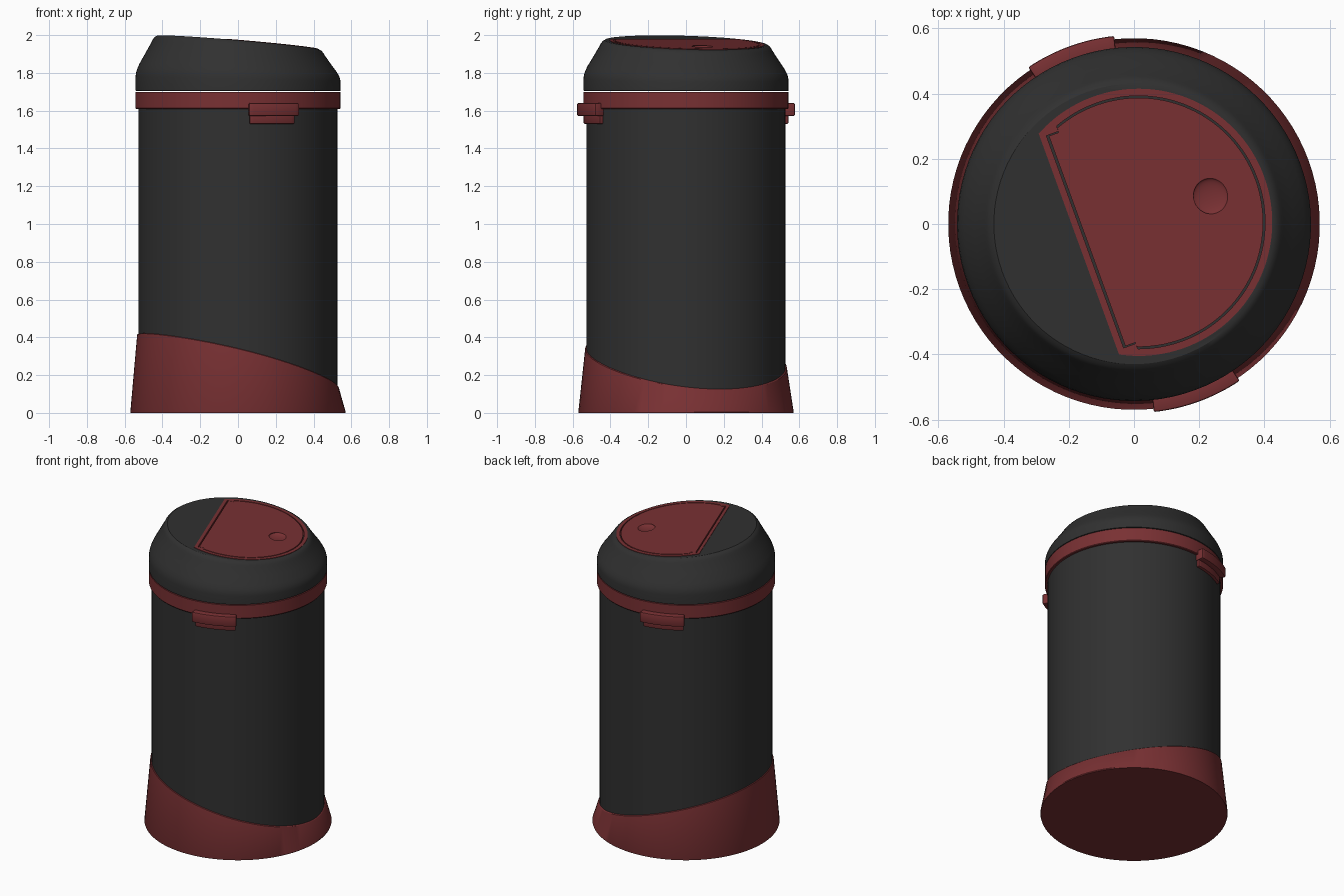
import bpy, bmesh, math
from mathutils import Matrix

if "Cube" in bpy.data.objects:
    bpy.data.objects.remove(bpy.data.objects["Cube"])

TURN = Matrix.Rotation(math.radians(20), 4, 'Z')   # whole bin faces 20 degrees off +x
SEG = 96
SLOPE = 0.09                                       # tilt of the lid top


def material(name, rgb):
    m = bpy.data.materials.new(name)
    m.diffuse_color = (*rgb, 1)
    m.use_nodes = True
    m.node_tree.nodes["Principled BSDF"].inputs["Base Color"].default_value = m.diffuse_color
    return m


RED = material("red_plastic", (0.19, 0.03, 0.033))
DARK = material("dark_plastic", (0.03, 0.03, 0.03))


def finish(name, bm, mat=None):
    bmesh.ops.recalc_face_normals(bm, faces=bm.faces)
    me = bpy.data.meshes.new(name)
    bm.to_mesh(me)
    bm.free()
    me.transform(TURN)
    ob = bpy.data.objects.new(name, me)
    bpy.context.collection.objects.link(ob)
    if mat:
        me.materials.append(mat)
    return ob


def select(ob):
    bpy.ops.object.select_all(action='DESELECT')
    ob.select_set(True)
    bpy.context.view_layer.objects.active = ob


def skin(rings, loop=False):
    """Join rings of points with quads; cap both ends unless looped."""
    bm = bmesh.new()
    vs = [[bm.verts.new(p) for p in ring] for ring in rings]
    n = len(vs[0])
    pairs = list(zip(vs, vs[1:])) + ([(vs[-1], vs[0])] if loop else [])
    for a, b in pairs:
        for i in range(n):
            j = (i + 1) % n
            bm.faces.new((a[i], a[j], b[j], b[i]))
    if not loop:
        bm.faces.new(vs[0])
        bm.faces.new(vs[-1])
    return bm


def lathe(profile, height=lambda x, z: z, loop=False):
    rings = []
    for r, z in profile:
        ring = []
        for i in range(SEG):
            a = 2 * math.pi * i / SEG
            x, y = r * math.cos(a), r * math.sin(a)
            ring.append((x, y, height(x, z)))
        rings.append(ring)
    return skin(rings, loop)


def cut(ob, cutter):
    cutter.hide_render = True
    mod = ob.modifiers.new("cut", 'BOOLEAN')
    mod.operation, mod.solver, mod.object = 'DIFFERENCE', 'EXACT', cutter
    select(ob)
    bpy.ops.object.modifier_apply(modifier=mod.name)
    bpy.data.objects.remove(cutter)


# body, base and collar ring
parts = [finish("body", lathe([(0.527, 0.02), (0.527, 1.66)]), DARK)]
base_top = lambda x, z: z if z < 0.1 else z - 0.28 * x - 0.07 * x * x
parts.append(finish("base", lathe(
    [(0.568, 0), (0.57, 0.006), (0.534, 0.29), (0.53, 0.293), (0.515, 0.293)], base_top), RED))
parts.append(finish("collar", lathe(
    [(0.515, 1.61), (0.54, 1.61), (0.543, 1.614), (0.543, 1.70), (0.515, 1.70)], loop=True), RED))

# domed lid, tilting progressively towards the top
TOP = 1.960
tilt = lambda x, z: z - SLOPE * x * (z - 1.703) / (TOP - 1.703)
lid = finish("lid", lathe(
    [(0.535, 1.703), (0.543, 1.706), (0.543, 1.765), (0.54, 1.785), (0.534, 1.803), (0.522, 1.827),
     (0.49, 1.877), (0.459, 1.927), (0.452, 1.94), (0.443, 1.952), (0.43, TOP)], tilt), DARK)


def d_outline(r, edge, notch=False):
    """D shape: arc with a straight hinge edge, optional notched corners."""
    cx, nx = 0.015, -0.12
    half = lambda x: math.sqrt(r * r - (x - cx) ** 2)
    a = math.acos((nx - cx) / r)
    arc = [(cx + r * math.cos(t), r * math.sin(t)) for t in
           (-a + 2 * a * i / 72 for i in range(73))]
    yc = half(edge)
    side = (nx - 0.001, yc) if notch else ((nx + edge) / 2, half((nx + edge) / 2))
    return [(edge, -yc), (side[0], -side[1])] + arc + [side, (edge, yc)]


def on_top(outline, dz):
    return [(x, y, TOP - SLOPE * x + dz) for x, y in outline]


# D-shaped recess in the lid, frame and flap
outer = d_outline(0.41, -0.18)
cut(lid, finish("recess_cutter", skin([on_top(outer, -0.035), on_top(outer, 0.05)])))
parts.append(lid)
inner = d_outline(0.388, -0.16, True)
parts.append(finish("flap_frame", skin(
    [on_top(outer, -0.034), on_top(outer, 0.003), on_top(inner, 0.003), on_top(inner, -0.034)],
    loop=True), RED))
leaf = d_outline(0.382, -0.153, True)
flap = finish("flap", skin([on_top(leaf, -0.03), on_top(leaf, 0.003)]), RED)

# finger dent in the flap
bm = bmesh.new()
bmesh.ops.create_uvsphere(bm, u_segments=32, v_segments=24, radius=1)
bmesh.ops.transform(bm, verts=bm.verts, matrix=Matrix.Translation((0.25, 0, TOP - SLOPE * 0.25 + 0.003))
                    @ Matrix.Diagonal((0.055, 0.055, 0.015, 1)))
cut(flap, finish("dent_cutter", bm))
parts.append(flap)


def clip(name, mid, r0, r1, z0, z1, spread):
    """Curved block wrapped around the body."""
    rings = []
    for i in range(13):
        a = math.radians(mid + spread * (i / 6 - 1))
        c, s = math.cos(a), math.sin(a)
        rings.append([(r * c, r * s, z) for r, z in ((r0, z0), (r1, z0), (r1, z1), (r0, z1))])
    ob = finish(name, skin(rings), RED)
    mod = ob.modifiers.new("bevel", 'BEVEL')
    mod.width, mod.segments, mod.limit_method = 0.006, 2, 'ANGLE'
    select(ob)
    bpy.ops.object.modifier_apply(modifier=mod.name)
    parts.append(ob)


# side clips
for side, mid in (("front", -90), ("back", 90)):
    clip(side + "_clip", mid, 0.515, 0.58, 1.572, 1.64, 14)
    clip(side + "_clip_catch", mid, 0.515, 0.546, 1.53, 1.60, 13.5)

for ob in parts:
    select(ob)
    bpy.ops.object.shade_smooth_by_angle(angle=math.radians(30))
